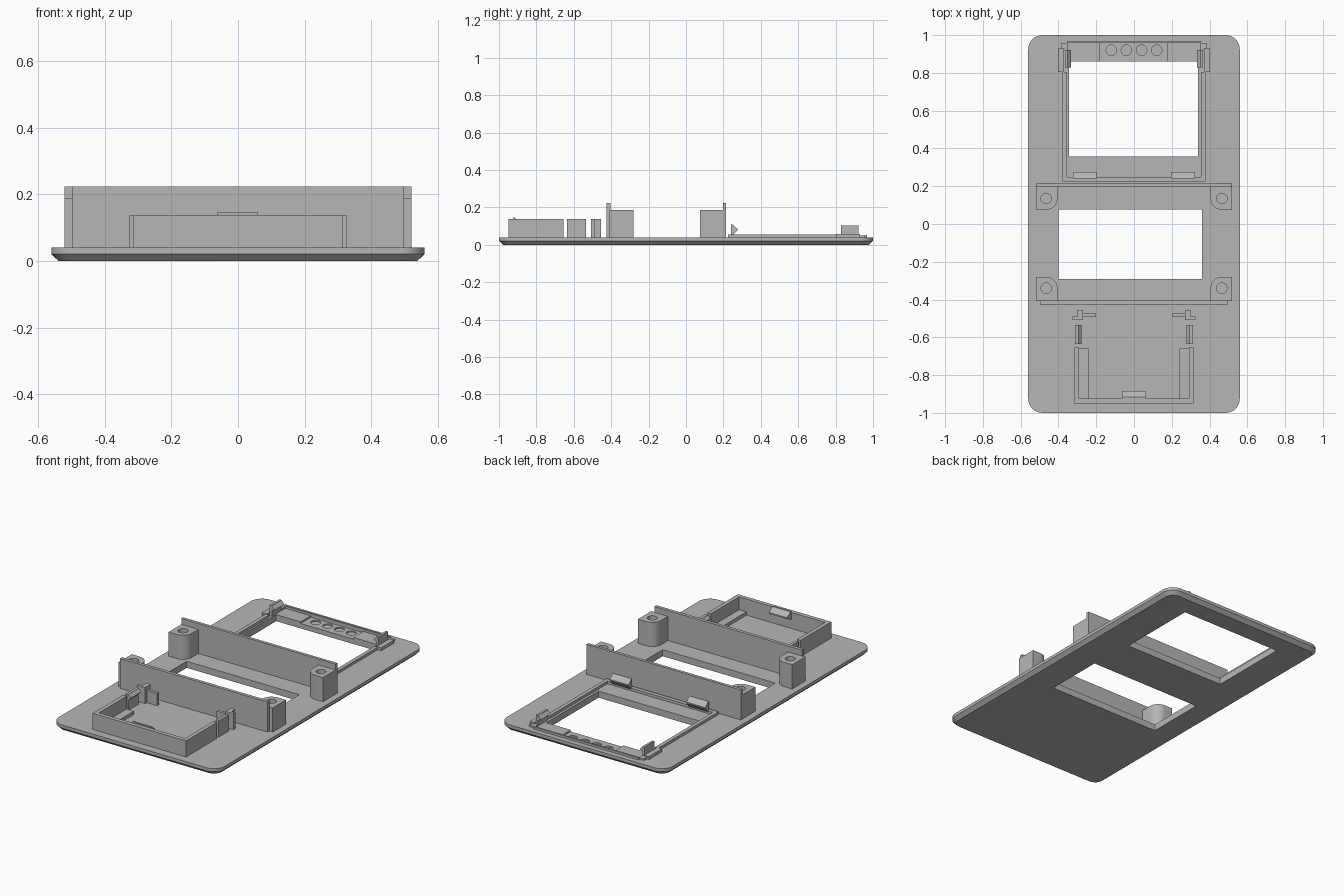
import bpy, bmesh, math
from mathutils import Vector

if "Cube" in bpy.data.objects:
    bpy.data.objects.remove(bpy.data.objects["Cube"])

grey = bpy.data.materials.new("plain grey plastic")
grey.diffuse_color = (0.47, 0.47, 0.47, 1)
grey.use_nodes = True
grey.node_tree.nodes["Principled BSDF"].inputs["Base Color"].default_value = grey.diffuse_color

TOP = 0.04          # upper face of the plate
SINK = TOP - 0.004  # parts reach slightly into the plate


def loft(name, loops):
    """Solid from stacked closed loops with equal point counts."""
    bm = bmesh.new()
    rings = [[bm.verts.new(p) for p in loop] for loop in loops]
    for a, b in zip(rings, rings[1:]):
        for i in range(len(a)):
            j = (i + 1) % len(a)
            bm.faces.new((a[i], a[j], b[j], b[i]))
    bm.faces.new(rings[0][::-1])
    bm.faces.new(rings[-1])
    bmesh.ops.recalc_face_normals(bm, faces=bm.faces)
    mesh = bpy.data.meshes.new(name)
    bm.to_mesh(mesh)
    bm.free()
    mesh.materials.append(grey)
    obj = bpy.data.objects.new(name, mesh)
    bpy.context.collection.objects.link(obj)
    return obj


def prism(name, pts, axis, lo, hi):
    """Extrude a 2D profile along an axis."""
    def place(p, t):
        return {"x": (t, p[0], p[1]), "y": (p[0], t, p[1]), "z": (p[0], p[1], t)}[axis]
    return loft(name, [[place(p, t) for p in pts] for t in (lo, hi)])


def box(name, x0, x1, y0, y1, z0, z1):
    return prism(name, [(x0, y0), (x1, y0), (x1, y1), (x0, y1)], "z", z0, z1)


def arc(cx, cy, r, start, end, n):
    return [(cx + r * math.cos(math.radians(start + (end - start) * i / n)),
             cy + r * math.sin(math.radians(start + (end - start) * i / n)))
            for i in range(n + 1)]


def cylinder(name, x, y, r, z0, z1):
    return prism(name, arc(x, y, r, 0, 345, 23), "z", z0, z1)


def cut(obj, cutter):
    mod = obj.modifiers.new("cut", "BOOLEAN")
    mod.operation, mod.solver, mod.object = "DIFFERENCE", "EXACT", cutter
    bpy.context.view_layer.objects.active = obj
    bpy.ops.object.modifier_apply(modifier=mod.name)
    bpy.data.objects.remove(cutter)


def smooth(obj):
    bpy.ops.object.select_all(action="DESELECT")
    obj.select_set(True)
    bpy.context.view_layer.objects.active = obj
    bpy.ops.object.shade_smooth_by_angle(angle=math.radians(30))


# Base plate with rounded corners and a chamfered underside
def plate_loop(inset, z):
    r, pts = 0.075 - inset, []
    for k, (sx, sy) in enumerate([(1, 1), (-1, 1), (-1, -1), (1, -1)]):
        pts += arc(sx * 0.485, sy * 0.925, r, 90 * k, 90 * k + 90, 8)
    return [(x, y, z) for x, y in pts]


plate = loft("base_plate", [plate_loop(0.022, 0), plate_loop(0, 0.021), plate_loop(0, TOP)])
cut(plate, box("rear_window", -0.345, 0.34, 0.357, 0.86, -0.1, 0.1))
cut(plate, box("middle_window", -0.4, 0.36, -0.29, 0.077, -0.1, 0.1))
cut(plate, box("rear_pocket", -0.18, 0.175, 0.85, 0.96, 0.03, 0.1))
for i in range(4):
    cut(plate, cylinder("pocket_dimple", -0.12 + 0.08 * i, 0.92, 0.028, 0.022, 0.1))
smooth(plate)

# Two upright cross walls
box("rear_wall", -0.52, 0.52, 0.197, 0.215, SINK, 0.223)
box("front_wall", -0.497, 0.497, -0.425, -0.405, SINK, 0.223)

# Four screw posts, rounded on the inner corner that faces the middle window
for label, wall_y, end_y in (("rear", 0.2, 0.075), ("front", -0.408, -0.28)):
    d = 1 if end_y > wall_y else -1
    for side, s in (("left", 1), ("right", -1)):
        curve = [(s * x, end_y + d * y) for x, y in arc(0.465, -0.06, 0.06, 90, 180, 10)]
        outline = [(s * 0.52, wall_y), (s * 0.52, end_y)] + curve + [(s * 0.405, wall_y)]
        post = prism(f"{label}_{side}_screw_post", outline, "z", SINK, 0.187)
        cut(post, cylinder("screw_hole", s * 0.465, end_y - d * 0.06, 0.028, 0.06, 0.3))
        smooth(post)

# Front compartment: open tray with a latch tab
H = 0.138
box("tray_front_wall", -0.315, 0.315, -0.95, -0.925, SINK, H)
prism("tray_latch_tab", [(-0.926, 0.145), (-0.915, 0.145), (-0.885, 0.12), (-0.885, 0.112),
                         (-0.926, 0.095)], "x", -0.063, 0.06)

for side, s in (("left", 1), ("right", -1)):
    def mbox(name, x0, x1, *rest):
        return box(f"{side}_{name}", min(s * x0, s * x1), max(s * x0, s * x1), *rest)

    # Tray side wall, its spring clip and rear corner
    mbox("tray_side_wall", 0.29, 0.315, -0.94, -0.655, SINK, H)
    mbox("tray_floor_ledge", 0.24, 0.291, -0.926, -0.66, SINK, 0.06)
    mbox("tray_clip", 0.295, 0.313, -0.635, -0.535, SINK, H)
    prism(f"{side}_tray_clip_hook", [(s * 0.296, H), (s * 0.278, 0.12), (s * 0.296, 0.1)],
          "y", -0.635, -0.535)
    mbox("tray_rear_post", 0.27, 0.3, -0.508, -0.455, SINK, H)
    mbox("tray_post_flange", 0.295, 0.325, -0.508, -0.49, SINK, H)
    mbox("tray_rear_stub", 0.2, 0.275, -0.493, -0.475, SINK, 0.115)

    # Rear bay: low rim, lid hook and spring clip
    mbox("bay_side_rim", 0.355, 0.378, 0.225, 0.805, SINK, 0.056)
    prism(f"{side}_bay_hook", [(0.24, 0.05), (0.24, 0.11), (0.25, 0.108), (0.275, 0.085),
                               (0.275, 0.078), (0.25, 0.05)],
          "x", *sorted((s * 0.195, s * 0.322)))
    mbox("bay_clip_base", 0.37, 0.402, 0.805, 0.93, SINK, 0.058)
    mbox("bay_clip_foot", 0.35, 0.387, 0.92, 0.957, SINK, 0.05)
    mbox("bay_clip", 0.352, 0.366, 0.828, 0.922, SINK, 0.104)
    prism(f"{side}_bay_clip_hook", [(s * 0.354, 0.104), (s * 0.333, 0.083), (s * 0.354, 0.072)],
          "y", 0.828, 0.922)

box("bay_front_rim", -0.378, 0.378, 0.225, 0.25, SINK, 0.056)
box("bay_rear_rim", -0.355, 0.355, 0.957, 0.968, SINK, 0.053)
